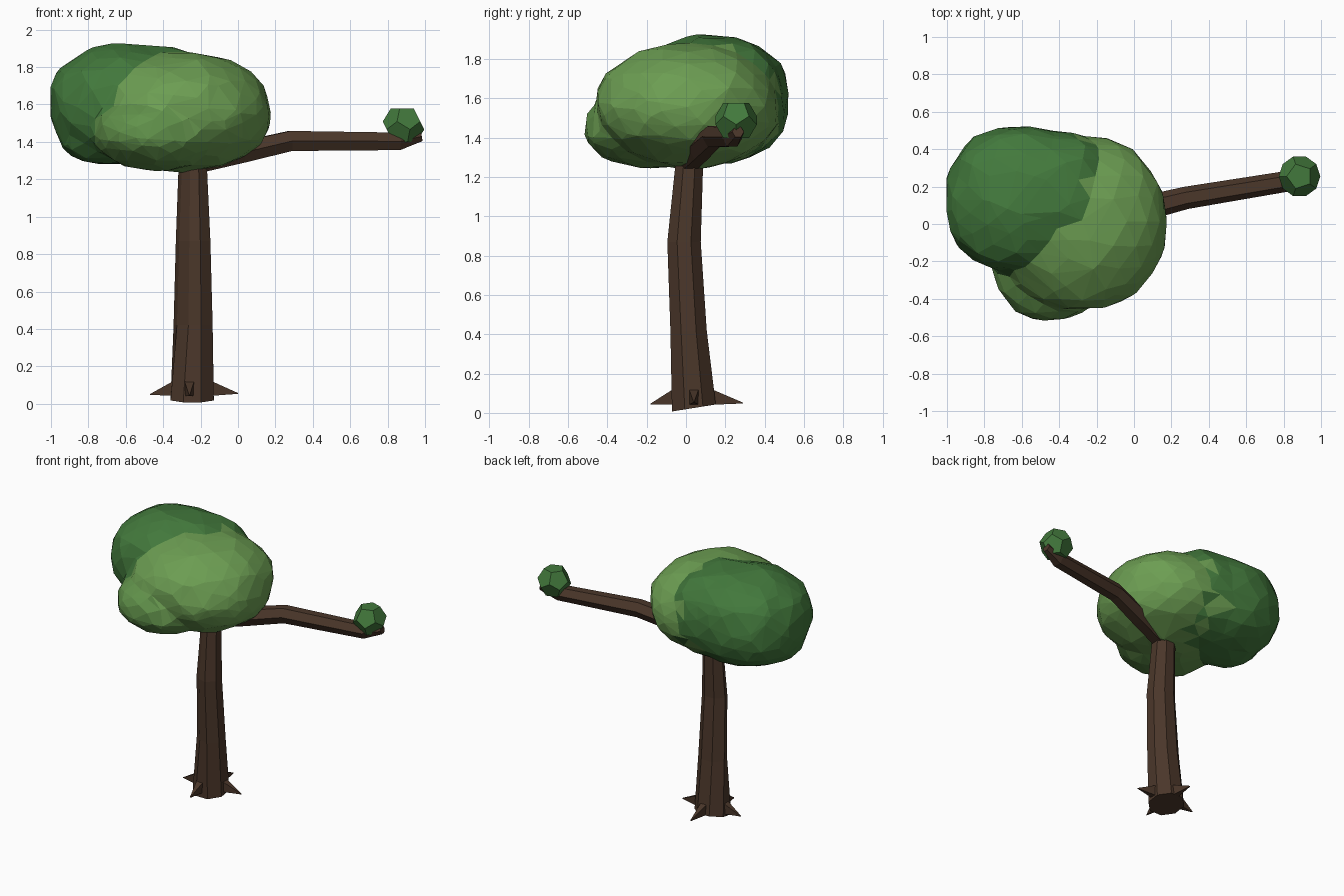
import bpy, bmesh, random
from math import cos, sin, pi
from mathutils import Vector

if "Cube" in bpy.data.objects:
    bpy.data.objects.remove(bpy.data.objects["Cube"])

random.seed(4)


def material(name, rgb):
    m = bpy.data.materials.new(name)
    m.diffuse_color = (*rgb, 1)
    m.use_nodes = True
    m.node_tree.nodes["Principled BSDF"].inputs["Base Color"].default_value = m.diffuse_color
    return m


BARK = material("bark", (0.07, 0.038, 0.023))
DARK = material("dark_leaves", (0.055, 0.19, 0.045))
LIGHT = material("light_leaves", (0.15, 0.34, 0.085))
MID = material("middle_leaves", (0.12, 0.29, 0.07))


def finish(bm, name, *mats):
    me = bpy.data.meshes.new(name)
    bm.to_mesh(me)
    bm.free()
    for m in mats:
        me.materials.append(m)
    ob = bpy.data.objects.new(name, me)
    bpy.context.collection.objects.link(ob)
    return ob


def loft(name, rings, mat, sides):
    """rings: (centre, normal, side reference, radius along ref, other radius)"""
    bm = bmesh.new()
    loops = []
    for c, n, ref, ra, rb in rings:
        n = Vector(n).normalized()
        a = Vector(ref)
        a = (a - n * a.dot(n)).normalized()
        b = n.cross(a)
        loops.append([bm.verts.new(Vector(c) + a * ra * cos(t) + b * rb * sin(t))
                      for t in [2 * pi * (i + .5) / sides for i in range(sides)]])
    for p, q in zip(loops, loops[1:]):
        for i in range(sides):
            j = (i + 1) % sides
            bm.faces.new((p[i], p[j], q[j], q[i]))
    bm.faces.new(loops[0])
    bm.faces.new(loops[-1])
    bmesh.ops.recalc_face_normals(bm, faces=bm.faces)
    return finish(bm, name, mat)


# trunk, gently bent, with a slanted foot and a flattened front-left corner
X = (1, 0, 0)
trunk = loft("trunk", [
    ((-0.245, 0.04, 0.025), (0, -0.16, 1), X, 0.125, 0.122),
    ((-0.24, 0.013, 0.42), (0, 0, 1), X, 0.113, 0.1),
    ((-0.24, -0.01, 0.87), (0, 0, 1), X, 0.10, 0.092),
    ((-0.242, 0.017, 1.27), (0, 0, 1), X, 0.082, 0.076),
    ((-0.245, 0.02, 1.31), (0, 0, 1), X, 0.07, 0.07),
], BARK, 8)
for i, v in enumerate(trunk.data.vertices):
    if i % 8 in (4, 5) and v.co.z > 0.3:
        v.co += Vector((0.018, 0.018, 0))

# root spikes
for side, tip, base in [("left", (-0.47, 0.04, 0.05), (-0.32, 0.04)),
                        ("right", (0.0, 0.04, 0.055), (-0.17, 0.04)),
                        ("front", (-0.26, -0.18, 0.045), (-0.26, -0.04)),
                        ("back", (-0.24, 0.29, 0.05), (-0.24, 0.10))]:
    c = Vector((*base, 0.085))
    loft(side + "_root", [(c, Vector(tip) - c, (0, 0, 1), 0.065, 0.04),
                          (tip, Vector(tip) - c, (0, 0, 1), 0.003, 0.003)], BARK, 4)

# side branch
UP = (0, 0, 1)
loft("branch", [
    ((-0.24, 0.01, 1.28), (1, 0.2, 0.3), UP, 0.06, 0.07),
    ((0.02, 0.075, 1.345), (1, 0.25, 0.2), UP, 0.065, 0.068),
    ((0.28, 0.14, 1.405), (1, 0.2, 0.08), UP, 0.062, 0.06),
    ((0.86, 0.235, 1.403), (1, 0.2, 0.05), UP, 0.054, 0.055),
    ((0.98, 0.265, 1.43), (1, 0.1, 0.2), UP, 0.03, 0.03),
], BARK, 6)

# crown: slightly boxy clumps of leaves, fused into one faceted skin
CLUMPS = [  # centre, radii, boxiness, colour
    ((-0.60, 0.135, 1.60), (0.41, 0.395, 0.325), 2.3, 0),
    ((-0.285, 0.01, 1.56), (0.465, 0.47, 0.32), 2.1, 1),
    ((-0.44, -0.18, 1.445), (0.33, 0.345, 0.20), 2.1, 2),
    ((-0.69, 0.08, 1.43), (0.27, 0.22, 0.15), 2.3, 0),
    ((-0.44, 0.15, 1.59), (0.36, 0.35, 0.325), 2.3, 0),
]
bm = bmesh.new()
for centre, radii, power, _ in CLUMPS:
    for v in bmesh.ops.create_icosphere(bm, subdivisions=3, radius=1)["verts"]:
        d = sum(abs(k) ** power for k in v.co) ** (1 / power)
        u = v.co / d * random.uniform(0.97, 1.03)
        v.co = Vector(centre) + Vector([u[i] * radii[i] for i in range(3)])
clumps = finish(bm, "crown_clumps")
mod = clumps.modifiers.new("fuse", 'REMESH')
mod.mode = 'VOXEL'
mod.voxel_size = 0.025
mod = clumps.modifiers.new("soften", 'SMOOTH')
mod.factor, mod.iterations = 0.5, 8
mod = clumps.modifiers.new("facet", 'DECIMATE')
mod.ratio = 0.042
deps = bpy.context.evaluated_depsgraph_get()
fused = bpy.data.meshes.new_from_object(clumps.evaluated_get(deps))
bpy.data.objects.remove(clumps)
crown = bpy.data.objects.new("crown_foliage", fused)
bpy.context.collection.objects.link(crown)
fused.materials.clear()
for m in (DARK, LIGHT, MID):
    fused.materials.append(m)


def depth(p, clump):
    c, r, k, _ = clump
    return sum(abs((p[i] - c[i]) / r[i]) ** k for i in range(3))


# each face takes the colour of the clump it lies on
for f in fused.polygons:
    f.use_smooth = False
    near = min(CLUMPS, key=lambda c: abs(depth(f.center, c) - 1))
    f.material_index = near[3]

# dodecahedral tuft on the branch tip
bm = bmesh.new()
bmesh.ops.create_icosphere(bm, subdivisions=1, radius=1)
points = [f.calc_center_median().normalized() for f in bm.faces]
bm.clear()
for p in points:
    bm.verts.new(p)
bmesh.ops.convex_hull(bm, input=bm.verts)
bmesh.ops.dissolve_limit(bm, angle_limit=0.1, verts=bm.verts, edges=bm.edges)
for v in bm.verts:
    v.co = Vector((0.885, 0.255, 1.488)) + v.co * 0.113
finish(bm, "branch_tip_foliage", DARK)
